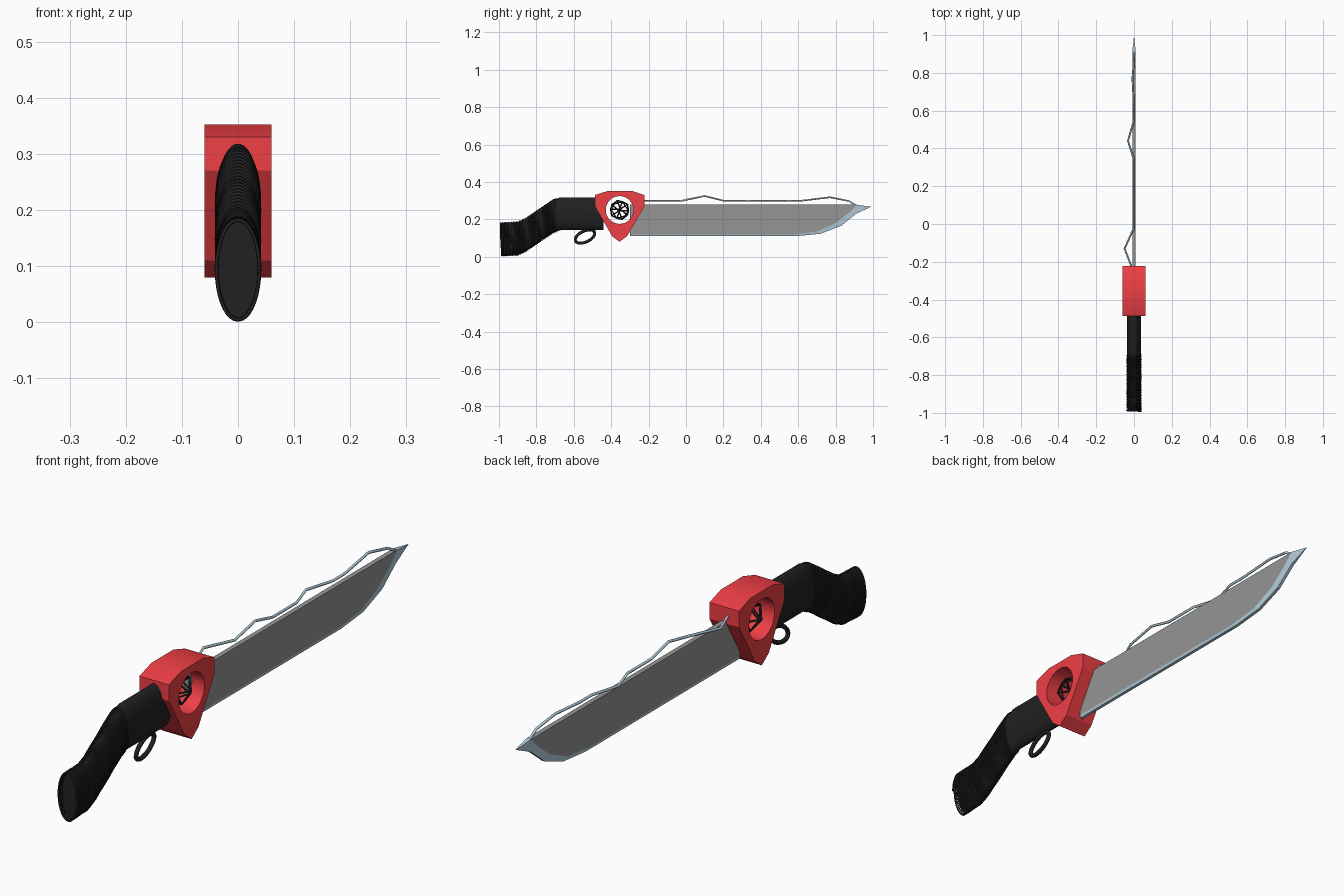
import bpy, bmesh, math
from mathutils import Vector

if "Cube" in bpy.data.objects:
    bpy.data.objects.remove(bpy.data.objects["Cube"])


def material(name, rgb):
    m = bpy.data.materials.new(name)
    m.diffuse_color = (*rgb, 1)
    m.use_nodes = True
    m.node_tree.nodes["Principled BSDF"].inputs["Base Color"].default_value = m.diffuse_color
    return m


RED = material("red", (0.87, 0.05, 0.06))
BLACK = material("black", (0.015, 0.015, 0.015))
STEEL = material("dark_steel", (0.3, 0.3, 0.3))
EDGE = material("pale_edge", (0.45, 0.62, 0.72))


def mesh_object(name, bm, mat):
    bmesh.ops.recalc_face_normals(bm, faces=bm.faces)
    me = bpy.data.meshes.new(name)
    bm.to_mesh(me)
    bm.free()
    me.materials.append(mat)
    ob = bpy.data.objects.new(name, me)
    bpy.context.collection.objects.link(ob)
    return ob


def loft(name, rings, mat, closed=True):
    """Skin between matching rings of points and cap both ends."""
    bm = bmesh.new()
    vs = [[bm.verts.new(p) for p in r] for r in rings]
    n = len(vs[0])
    for a, b in zip(vs, vs[1:]):
        for i in range(n):
            j = (i + 1) % n
            bm.faces.new((a[i], a[j], b[j], b[i]))
    bm.faces.new(vs[0])
    bm.faces.new(vs[-1])
    return mesh_object(name, bm, mat)


def slab(name, profile, half, mat):
    return loft(name, [[(s * half, y, z) for y, z in profile] for s in (-1, 1)], mat)


def wire(name, points, radius, mat, cyclic=False, res=1):
    cu = bpy.data.curves.new(name, 'CURVE')
    cu.dimensions = '3D'
    cu.bevel_depth = radius
    cu.bevel_resolution = res
    cu.use_fill_caps = True
    sp = cu.splines.new('POLY')
    sp.points.add(len(points) - 1)
    for p, co in zip(sp.points, points):
        p.co = (*co, 1)
    sp.use_cyclic_u = cyclic
    cu.materials.append(mat)
    ob = bpy.data.objects.new(name, cu)
    bpy.context.collection.objects.link(ob)
    return ob


# Blade plate
inner = [(-0.30, 0.12), (0.57, 0.12), (0.70, 0.135), (0.80, 0.18),
         (0.87, 0.235), (0.915, 0.278)]
slab("blade", [(-0.30, 0.278)] + inner, 0.009, STEEL)

# Pale cutting edge running along the belly and out to the point
outer = [(-0.30, 0.11), (0.59, 0.11), (0.72, 0.123), (0.83, 0.165),
         (0.91, 0.23), (0.99, 0.267)]
rings = []
for (yi, zi), (yo, zo) in zip(inner, outer):
    t = 0.0008 if yo > 0.95 else 0.006
    rings.append([(-0.009, yi, zi), (-t, yo, zo), (t, yo, zo), (0.009, yi, zi)])
loft("blade_edge", rings, EDGE)

# Loose wire along the spine
wire("spine_wire", [(0, -0.26, 0.30), (-0.05, -0.13, 0.30), (0, -0.02, 0.30),
                    (0, 0.10, 0.325), (0, 0.20, 0.30), (0, 0.34, 0.30),
                    (-0.032, 0.44, 0.30), (0, 0.55, 0.30), (0, 0.62, 0.30),
                    (-0.008, 0.77, 0.318), (0, 0.87, 0.298), (0, 0.915, 0.272)],
     0.005, EDGE)

# Red guard with a round hole through it
guard = slab("guard", [(-0.487, 0.33), (-0.417, 0.352), (-0.289, 0.352),
                       (-0.222, 0.33), (-0.222, 0.27), (-0.315, 0.11),
                       (-0.355, 0.08), (-0.395, 0.11), (-0.487, 0.27)], 0.06, RED)
C = Vector((0, -0.355, 0.25))


def circle(x, r, n=48):
    return [(x, C.y + r * math.cos(2 * math.pi * i / n),
             C.z + r * math.sin(2 * math.pi * i / n)) for i in range(n)]


cutter = loft("hole_cutter", [circle(-0.2, 0.074), circle(0.2, 0.074)], RED)
mod = guard.modifiers.new("hole", 'BOOLEAN')
mod.operation = 'DIFFERENCE'
mod.solver = 'EXACT'
mod.object = cutter
bpy.context.view_layer.objects.active = guard
guard.select_set(True)
bpy.ops.object.modifier_apply(modifier="hole")
bpy.data.objects.remove(cutter)

# Open wire icosahedron floating in the hole
bm = bmesh.new()
bmesh.ops.create_icosphere(bm, subdivisions=1, radius=0.056)
gem = mesh_object("caged_gem", bm, BLACK)
gem.location = C
gem.rotation_euler = (0.3, 0.35, 0.2)
mod = gem.modifiers.new("cage", 'WIREFRAME')
mod.thickness = 0.008

# Handle core swept along a bent path with an oval section
path = [(-0.99, 0.093), (-0.90, 0.097), (-0.86, 0.115), (-0.71, 0.217),
        (-0.67, 0.23), (-0.44, 0.23)]


def path_z(y):
    for (y0, z0), (y1, z1) in zip(path, path[1:]):
        if y <= y1:
            return z0 + (z1 - z0) * (y - y0) / (y1 - y0)
    return path[-1][1]


def oval(y, a, w, h):
    return (w * math.cos(a), y, path_z(y) + h * math.sin(a))


N = 48
handle = loft("handle", [[oval(y, 2 * math.pi * i / N, 0.037, 0.088) for i in range(N)]
                         for y in (-0.97, -0.90, -0.86, -0.71, -0.67, -0.44)], BLACK)

# Wound cord around the rear of the grip
turns, seg = 36, 36
cord = [oval(-0.992 + 0.30 * k / (turns * seg), 2 * math.pi * k / seg, 0.038, 0.089)
        for k in range(turns * seg + 1)]
wire("grip_wrap", cord, 0.0035, BLACK, res=0)

# Tilted finger loop under the handle
tilt = math.radians(25)
loop = []
for i in range(32):
    a = 2 * math.pi * i / 32
    u, v = 0.056 * math.cos(a), 0.029 * math.sin(a)
    loop.append((0, -0.54 + u * math.cos(tilt) - v * math.sin(tilt),
                 0.108 + u * math.sin(tilt) + v * math.cos(tilt)))
wire("finger_loop", loop, 0.008, BLACK, cyclic=True, res=2)

# Smooth the round handle, keeping its end edges sharp
bpy.ops.object.select_all(action='DESELECT')
for ob in (handle, guard):
    ob.select_set(True)
bpy.context.view_layer.objects.active = handle
bpy.ops.object.shade_smooth_by_angle(angle=math.radians(20))
